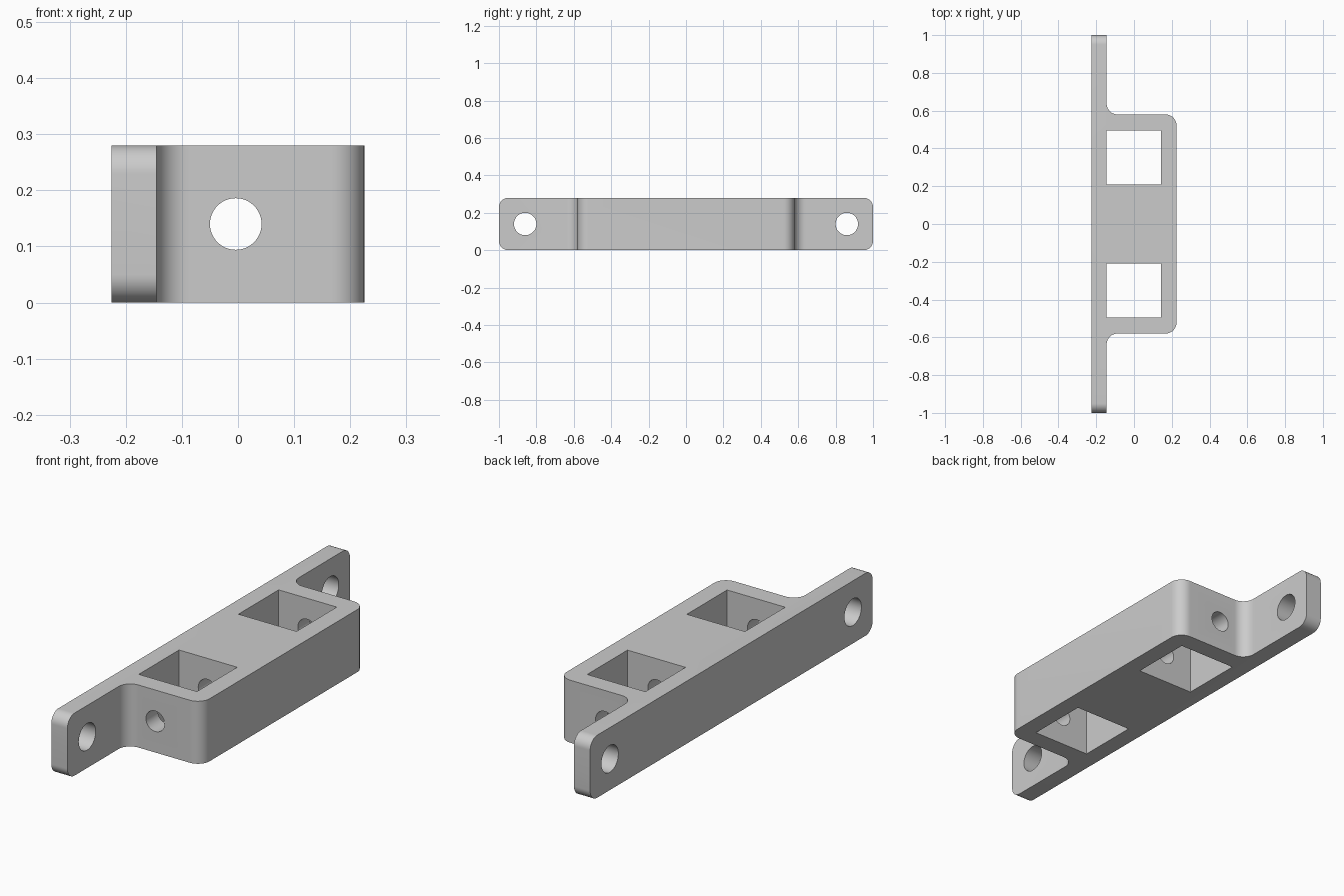
import bpy, bmesh, math
from mathutils import Vector

cube = bpy.data.objects.get("Cube")
if cube:
    bpy.data.objects.remove(cube, do_unlink=True)

H = 0.28                      # bracket height
BACK, PLATE, FRONT = -0.225, -0.145, 0.225
BLOCK, END = 0.58, 1.0        # half lengths of block and plate

grey = bpy.data.materials.new("grey plastic")
grey.use_nodes = True
COLOUR = (0.6, 0.6, 0.6, 1)
grey.diffuse_color = COLOUR
grey.node_tree.nodes["Principled BSDF"].inputs["Base Color"].default_value = COLOUR


def rounded(corners, steps=12):
    """Outline from (u, v, radius) corners, each rounded by a tangent arc."""
    out = []
    for i, (u, v, r) in enumerate(corners):
        p = Vector((u, v))
        if r == 0:
            out.append(p)
            continue
        a = (Vector(corners[i - 1][:2]) - p).normalized()
        b = (Vector(corners[(i + 1) % len(corners)][:2]) - p).normalized()
        centre = p + (a + b) * r          # right-angle corners only
        for k in range(steps + 1):
            t = k / steps * math.pi / 2
            out.append(centre - b * r * math.cos(t) - a * r * math.sin(t))
    return out


def prism(name, outline, place, depth):
    """Extrude a 2D outline along the vector depth."""
    bm = bmesh.new()
    face = bm.faces.new([bm.verts.new(place(*p)) for p in outline])
    moved = bmesh.ops.extrude_face_region(bm, geom=[face])["geom"]
    bmesh.ops.translate(bm, vec=depth, verts=[g for g in moved if isinstance(g, bmesh.types.BMVert)])
    bmesh.ops.recalc_face_normals(bm, faces=bm.faces)
    mesh = bpy.data.meshes.new(name)
    bm.to_mesh(mesh)
    bm.free()
    mesh.materials.append(grey)
    obj = bpy.data.objects.new(name, mesh)
    bpy.context.collection.objects.link(obj)
    return obj


def circle(u, v, r, n=48):
    return [(u + r * math.cos(k * math.tau / n), v + r * math.sin(k * math.tau / n)) for k in range(n)]


def combine(target, tool, operation):
    mod = target.modifiers.new(tool.name, "BOOLEAN")
    mod.operation, mod.solver, mod.object = operation, "EXACT", tool
    bpy.context.view_layer.objects.active = target
    bpy.ops.object.modifier_apply(modifier=mod.name)
    bpy.data.objects.remove(tool, do_unlink=True)


def along_x(y, z):
    return (-0.5, y, z)


def along_y(x, z):
    return (x, -0.8, z)


def along_z(x, y):
    return (x, y, -0.1)


# Body: flanged plate with a block, corners and inner junctions rounded
R = 0.058
half = [(PLATE, END, 0), (PLATE, BLOCK, R), (FRONT, BLOCK, R)]
profile = [(BACK, -END, 0), (BACK, END, 0)] + half + [(x, -y, r) for x, y, r in reversed(half)]
body = prism("mounting_bracket", rounded(profile), lambda x, y: (x, y, 0), (0, 0, H))

# Rounded ends of the plate
E = 0.05
ends = [(-END, 0, E), (END, 0, E), (END, H, E), (-END, H, E)]
combine(body, prism("end_rounding", rounded(ends), along_x, (1, 0, 0)), "INTERSECT")

# Pockets and screw holes on both wings
for s in (-1, 1):
    pocket = [(PLATE, s * 0.21), (0.143, s * 0.21), (0.143, s * 0.495), (PLATE, s * 0.495)]
    combine(body, prism("pocket", pocket, along_z, (0, 0, 0.5)), "DIFFERENCE")
    combine(body, prism("screw_hole", circle(s * 0.86, H / 2, 0.06), along_x, (1, 0, 0)), "DIFFERENCE")

# Rod hole running lengthways through the block
combine(body, prism("rod_hole", circle(-0.004, H / 2, 0.046), along_y, (0, 1.6, 0)), "DIFFERENCE")

bpy.ops.object.select_all(action="DESELECT")
body.select_set(True)
bpy.context.view_layer.objects.active = body
bpy.ops.object.shade_smooth_by_angle(angle=math.radians(30))
